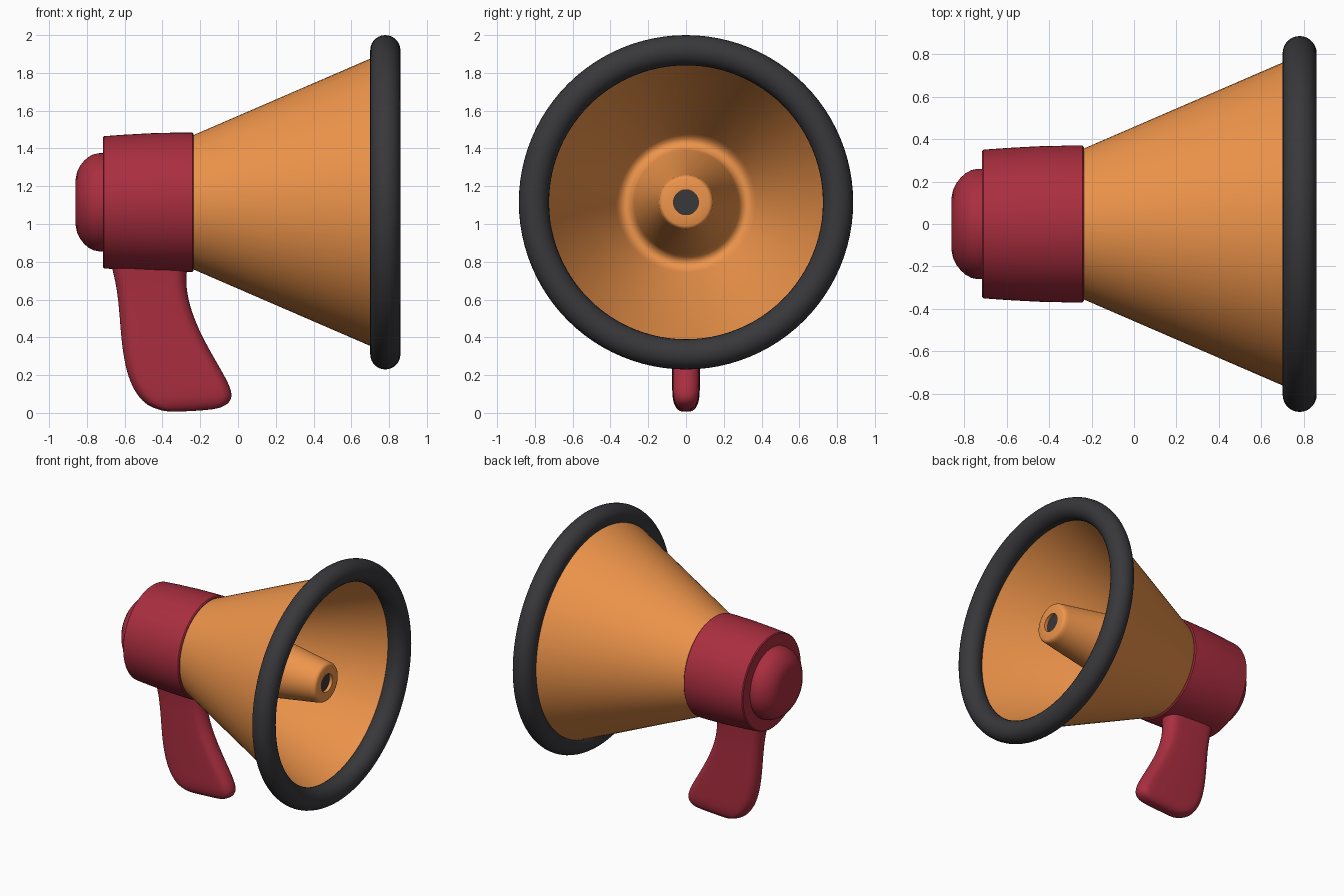
import bpy, bmesh, math

if "Cube" in bpy.data.objects:
    bpy.data.objects.remove(bpy.data.objects["Cube"])

AXIS_Z = 1.115


def material(name, rgb):
    m = bpy.data.materials.new(name)
    m.diffuse_color = (*rgb, 1)
    m.use_nodes = True
    m.node_tree.nodes["Principled BSDF"].inputs["Base Color"].default_value = m.diffuse_color
    return m


ORANGE = material("orange", (0.86, 0.30, 0.07))
RED = material("red", (0.40, 0.027, 0.05))
DARK = material("dark_rubber", (0.04, 0.04, 0.045))


def finish(bm, name, mat, angle=35, levels=0):
    bmesh.ops.remove_doubles(bm, verts=bm.verts, dist=1e-5)
    bmesh.ops.recalc_face_normals(bm, faces=bm.faces)
    me = bpy.data.meshes.new(name)
    bm.to_mesh(me)
    bm.free()
    me.materials.append(mat)
    ob = bpy.data.objects.new(name, me)
    bpy.context.collection.objects.link(ob)
    bpy.ops.object.select_all(action='DESELECT')
    ob.select_set(True)
    bpy.context.view_layer.objects.active = ob
    bpy.ops.object.shade_smooth_by_angle(angle=math.radians(angle))
    if levels:
        mod = ob.modifiers.new("smooth", 'SUBSURF')
        mod.levels = mod.render_levels = levels
    return ob


def bridge(bm, rings, closed=False):
    n = len(rings[0])
    pairs = list(zip(rings, rings[1:] + rings[:1])) if closed else list(zip(rings, rings[1:]))
    for a, b in pairs:
        for i in range(n):
            j = (i + 1) % n
            bm.faces.new((a[i], a[j], b[j], b[i]))


def lathe(name, profile, mat, closed=False, seg=96):
    """Revolve (x, radius) points around the horizontal axis."""
    bm = bmesh.new()
    rings = []
    for x, r in profile:
        ring = []
        for i in range(seg):
            t = 2 * math.pi * i / seg
            ring.append(bm.verts.new((x, r * math.cos(t), AXIS_Z + r * math.sin(t))))
        rings.append(ring)
    bridge(bm, rings, closed)
    if not closed:
        bm.faces.new(rings[0])
        bm.faces.new(rings[-1])
    return finish(bm, name, mat)


# Horn: outer cone, inner cone, rounded floor, inner tube and its bore
lathe("horn", [
    (-0.26, 0.345), (0.78, 0.795), (0.78, 0.78), (-0.16, 0.37),
    (-0.185, 0.352), (-0.197, 0.335), (-0.20, 0.32), (-0.195, 0.303), (-0.18, 0.287), (-0.155, 0.275),
    (0.70, 0.147), (0.722, 0.143), (0.735, 0.135), (0.74, 0.125),
    (0.74, 0.066), (0.66, 0.066)], ORANGE)

# Dark plug in the tube
lathe("tube_bore", [(0.65, 0.068), (0.715, 0.068)], DARK, seg=48)

# Rubber rim
lathe("rim", [(0.78 + 0.08 * math.cos(a), 0.805 + 0.08 * math.sin(a))
              for a in (2 * math.pi * i / 28 for i in range(28))], DARK, closed=True)

# Rear housing
lathe("housing", [(-0.715, 0.20), (-0.715, 0.343), (-0.709, 0.35), (-0.60, 0.358), (-0.45, 0.366),
                  (-0.32, 0.369), (-0.242, 0.369), (-0.235, 0.362), (-0.235, 0.33)], RED)

# Rounded end cap
lathe("end_cap", [(-0.70, 0.26), (-0.735, 0.26), (-0.765, 0.254), (-0.79, 0.241), (-0.815, 0.22),
                  (-0.838, 0.19), (-0.852, 0.16), (-0.859, 0.125), (-0.86, 0.08)], RED)

# Handle: stadium sections between back and front outline points
SECTIONS = [  # back x, back z, front x, front z, half thickness
    (-0.68, 0.82, -0.255, 0.82, 0.085), (-0.668, 0.755, -0.268, 0.755, 0.08),
    (-0.648, 0.68, -0.273, 0.68, 0.075), (-0.632, 0.55, -0.255, 0.57, 0.074),
    (-0.622, 0.40, -0.205, 0.44, 0.074), (-0.605, 0.27, -0.135, 0.31, 0.074),
    (-0.575, 0.16, -0.07, 0.20, 0.074), (-0.53, 0.085, -0.033, 0.125, 0.074),
    (-0.485, 0.04, -0.028, 0.075, 0.067), (-0.42, 0.015, -0.06, 0.038, 0.05),
    (-0.36, 0.003, -0.13, 0.015, 0.025)]


def handle():
    bm = bmesh.new()
    rings = []
    for x0, z0, x1, z1, w in SECTIONS:
        length = math.hypot(x1 - x0, z1 - z0)
        ring = []
        for end in (0, 1):
            for k in range(7):
                a = math.pi * k / 6 + (math.pi / 2 if end == 0 else -math.pi / 2)
                u = (w if end == 0 else length - w) + w * math.cos(a)
                t = u / length
                ring.append(bm.verts.new((x0 + (x1 - x0) * t, w * math.sin(a), z0 + (z1 - z0) * t)))
        rings.append(ring)
    bridge(bm, rings)
    bm.faces.new(rings[0])
    bm.faces.new(rings[-1])
    return finish(bm, "handle", RED, angle=80, levels=2)


handle()
